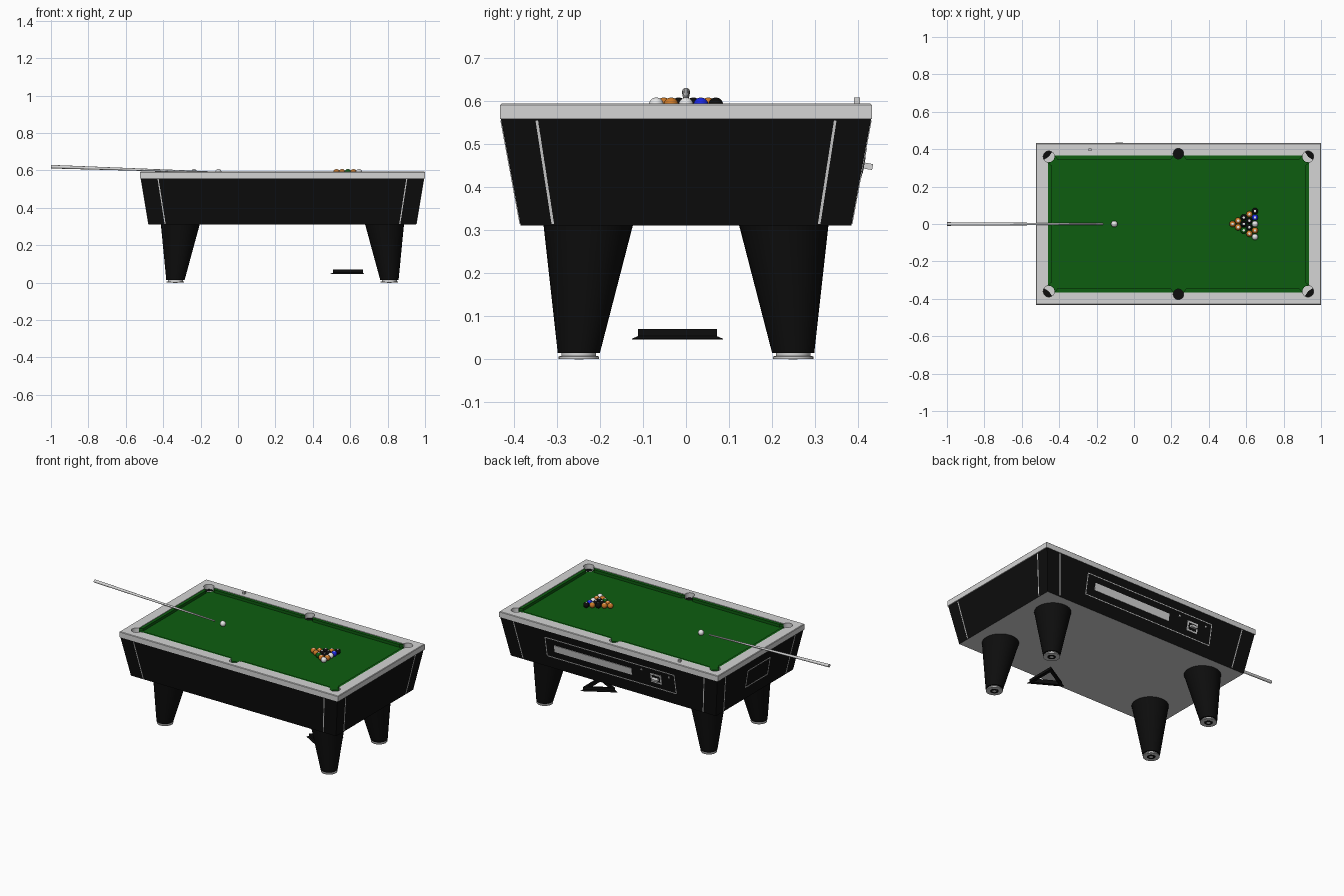
import bpy, bmesh, math
from mathutils import Matrix, Vector

if "Cube" in bpy.data.objects:
    bpy.data.objects.remove(bpy.data.objects["Cube"])

CX = 0.2375                      # table centre on x (the cue sticks out to the left)
BZ, TZ, RZ = 0.31, 0.558, 0.593  # cabinet bottom, cabinet top, rail top
CLOTH = 0.573
BOT, TOP = (0.715, 0.384), (0.7565, 0.43)   # cabinet half sizes


def mat(name, r, g, b):
    m = bpy.data.materials.new(name)
    m.diffuse_color = (r, g, b, 1)
    m.use_nodes = True
    m.node_tree.nodes["Principled BSDF"].inputs["Base Color"].default_value = m.diffuse_color
    return m


GREY = mat("light grey", 0.66, 0.66, 0.66)
BLACK = mat("black", 0.004, 0.004, 0.004)
GREEN = mat("cloth green", 0.004, 0.11, 0.005)
WHITE = mat("white", 0.8, 0.8, 0.8)
ORANGE = mat("orange", 0.6, 0.19, 0.02)
BLUE = mat("blue", 0.01, 0.02, 0.75)


def obj(name, bm, *mats, smooth=False):
    bmesh.ops.recalc_face_normals(bm, faces=bm.faces[:])
    me = bpy.data.meshes.new(name)
    bm.to_mesh(me)
    bm.free()
    for m in mats:
        me.materials.append(m)
    o = bpy.data.objects.new(name, me)
    bpy.context.collection.objects.link(o)
    if smooth:
        bpy.ops.object.select_all(action='DESELECT')
        o.select_set(True)
        bpy.context.view_layer.objects.active = o
        bpy.ops.object.shade_smooth_by_angle(angle=math.radians(40))
    return o


def loft(name, rings, *mats, smooth=False, closed=False):
    """Skin a list of equal point rings; cap the ends or close the loop."""
    bm = bmesh.new()
    vs = [[bm.verts.new(p) for p in r] for r in rings]
    n = len(vs[0])
    pairs = list(zip(vs, vs[1:])) + ([(vs[-1], vs[0])] if closed else [])
    for a, b in pairs:
        for i in range(n):
            j = (i + 1) % n
            bm.faces.new((a[i], a[j], b[j], b[i]))
    if not closed:
        bm.faces.new(vs[0])
        bm.faces.new(vs[-1])
    return obj(name, bm, *mats, smooth=smooth)


def rect(hx, hy, z):
    return [(CX + sx * hx, sy * hy, z) for sx, sy in ((-1, -1), (1, -1), (1, 1), (-1, 1))]


def circle(x, y, z, r, n=32):
    return [(x + r * math.cos(2 * math.pi * i / n), y + r * math.sin(2 * math.pi * i / n), z)
            for i in range(n)]


def cut(o, *cutters):
    for c in cutters:
        m = o.modifiers.new("cut", 'BOOLEAN')
        m.operation, m.solver, m.object = 'DIFFERENCE', 'EXACT', c


# cabinet with pale underside
cabinet = loft("cabinet", [rect(*BOT, BZ), rect(*TOP, TZ)], BLACK, GREY)
for p in cabinet.data.polygons:
    p.material_index = 1 if p.normal.z < -0.9 else 0

# pockets: hidden hole cutters and visible floors
pockets = [(sx * 0.693, sy * 0.36, 0.03) for sx in (-1, 1) for sy in (-1, 1)]
pockets += [(0, sy * 0.376, 0.028) for sy in (-1, 1)]
cutters = []
for px, py, r in pockets:
    c = loft("pocket_cutter", [circle(CX + px, py, 0.54, r), circle(CX + px, py, 0.65, r)], BLACK)
    c.hide_render = True
    c.hide_set(True)
    cutters.append(c)
    bm = bmesh.new()
    bmesh.ops.create_circle(bm, cap_ends=True, cap_tris=True, segments=32, radius=r,
                            matrix=Matrix.Translation((CX + px, py, 0.562)))
    out = Vector((math.copysign(1, px) if px else 0, math.copysign(1, py), 0)).normalized()
    for f in bm.faces:
        d = (f.calc_center_median() - Vector((CX + px, py, 0.562))).normalized().dot(out)
        f.material_index = 1 if px == 0 or d > 0.2 else 0
    obj("pocket_floor", bm, GREY, BLACK)

# rail frame and cloth bed
IN = (0.698, 0.365)
OUT = (0.7625, 0.432)
rails = loft("rail_frame", [rect(*IN, TZ), rect(*OUT, TZ), rect(*OUT, RZ - 0.003),
                            rect(OUT[0] - 0.003, OUT[1] - 0.003, RZ), rect(*IN, RZ)],
             GREY, closed=True)
cut(rails, *cutters)
bed = loft("cloth_bed", [rect(0.7, 0.367, TZ + 0.001), rect(0.7, 0.367, CLOTH)], GREEN)
cut(bed, *cutters)


# cushions
def cushion(name, a, b, d, along_x):
    """Trapezoid strip from a to b on the rail at distance d (signed)."""
    s = math.copysign(1, d)
    plan = [(a, d), (b, d), (b - 0.014, d - s * 0.02), (a + 0.014, d - s * 0.02)]
    if not along_x:
        plan = [(v, u) for u, v in plan]
    loft(name, [[(CX + x, y, z) for x, y in plan] for z in (CLOTH - 0.002, RZ - 0.003)], GREEN)


for s in (-1, 1):
    cushion("side_cushion", -0.662, -0.026, s * 0.366, True)
    cushion("side_cushion", 0.026, 0.662, s * 0.366, True)
    cushion("end_cushion", -0.328, 0.328, s * 0.699, False)

# legs and feet
for sx in (-1, 1):
    for sy in (-1, 1):
        tx, ty, bx, by = CX + sx * 0.546, sy * 0.227, CX + sx * 0.572, sy * 0.249
        loft("leg", [circle(bx, by, 0.014, 0.049), circle(tx, ty, BZ + 0.002, 0.104)],
             BLACK, smooth=True)
        loft("foot", [circle(bx, by, 0, 0.047), circle(bx, by, 0.006, 0.047),
                      circle(bx, by, 0.007, 0.04), circle(bx, by, 0.015, 0.04)], GREY, smooth=True)
        loft("foot_socket", [circle(bx, by, -0.0005, 0.024), circle(bx, by, 0.001, 0.024)], BLACK)
        loft("foot_bolt", [circle(bx, by, -0.001, 0.012, 6), circle(bx, by, 0.001, 0.012, 6)], GREY)


# plates lying on the leaning cabinet walls
def plate(name, d, u, z, w, h, t, m, roll=0.0):
    d = Vector((*d, 0))
    k = 0 if d.x else 1
    lean = (TOP[k] - BOT[k]) / (TZ - BZ)
    up = (Vector((0, 0, 1)) + d * lean).normalized()
    n = (d - Vector((0, 0, lean))).normalized()
    e = up.cross(n)
    pos = Vector((CX, 0, z)) + d * (BOT[k] + lean * (z - BZ)) + e * u
    M = Matrix((e, up, n)).transposed().to_4x4()
    bm = bmesh.new()
    bmesh.ops.create_cube(bm, size=1, matrix=Matrix.Translation(pos) @ M
                          @ Matrix.Rotation(roll, 4, 'Z') @ Matrix.Diagonal((w, h, t * 2, 1)))
    return obj(name, bm, m)


def outline(name, d, u, z, w, h, line=0.005):
    for s in (-1, 1):
        plate(name, d, u, z + s * h / 2, w, line, 0.002, GREY)
        plate(name, d, u + s * w / 2, z, line, h, 0.002, GREY)


# slanted trim strips near the corners
for d in ((0, 1), (0, -1), (1, 0), (-1, 0)):
    u = 0.328 if d[0] else 0.646
    for s in (-1, 1):
        plate("corner_trim", d, s * u, (BZ + TZ) / 2, 0.006, 0.246, 0.002, GREY,
              roll=-s * math.radians(8.7))

# ball return and coin panel on the back, access door on the left end
BACK, LEFT = (0, 1), (-1, 0)
outline("back_panel_border", BACK, 0, 0.448, 0.9, 0.125)
plate("ball_return_window", BACK, -0.1225, 0.45, 0.54, 0.045, 0.003, GREY)
plate("coin_plate", BACK, 0.3175, 0.45, 0.075, 0.06, 0.003, GREY)
plate("coin_recess", BACK, 0.3175, 0.45, 0.055, 0.04, 0.004, BLACK)
plate("coin_handle", BACK, 0.3175, 0.45, 0.04, 0.014, 0.024, GREY)
for u in (0.22, 0.41):
    plate("panel_screw", BACK, u, 0.485, 0.01, 0.01, 0.003, GREY)
outline("end_door_border", LEFT, 0, 0.445, 0.22, 0.11)


# balls, with white spots on top
def ball(name, x, y, m):
    bm = bmesh.new()
    bmesh.ops.create_uvsphere(bm, u_segments=24, v_segments=16, radius=0.0172)
    for f in bm.faces:
        f.material_index = 1 if abs(f.calc_center_median().normalized().z) > 0.9 else 0
    bmesh.ops.translate(bm, verts=bm.verts, vec=(x, y, CLOTH + 0.0172))
    obj(name, bm, m, WHITE, smooth=True)


K, O, B, W, G = BLACK, ORANGE, BLUE, WHITE, GREEN
rack = [[O], [O, O], [G, K, K], [O, K, K, O], [W, O, W, B, K]]
for i, row in enumerate(rack):
    for j, m in enumerate(row):
        ball("racked_ball", 0.527 + i * 0.03, (j - i / 2) * 0.0346, m)
ball("cue_ball", -0.105, 0, WHITE)

# cue stick
a, b = Vector((-1, 0, 0.62)), Vector((-0.163, 0, 0.592))
bm = bmesh.new()
bmesh.ops.create_cone(bm, cap_ends=True, segments=16, radius1=0.0095, radius2=0.004,
                      depth=(b - a).length, matrix=Matrix.Translation((a + b) / 2)
                      @ (b - a).to_track_quat('Z', 'Y').to_matrix().to_4x4())
obj("cue_stick", bm, GREY, smooth=True)

# chalk block on the rail
bm = bmesh.new()
bmesh.ops.create_cube(bm, size=0.014, matrix=Matrix.Translation((-0.235, 0.397, RZ + 0.007)))
obj("chalk", bm, GREY)

# triangle rack resting low under the table, with a flared lower lip
prof = [(0.122, 0.045), (0.122, 0.047), (0.106, 0.053), (0.106, 0.069), (0.084, 0.069), (0.084, 0.045)]
loft("triangle_rack", [[(0.614 - r * math.cos(t), -0.02 + r * math.sin(t), z)
                        for t in (0, 2 * math.pi / 3, 4 * math.pi / 3)] for r, z in prof],
     BLACK, closed=True)
